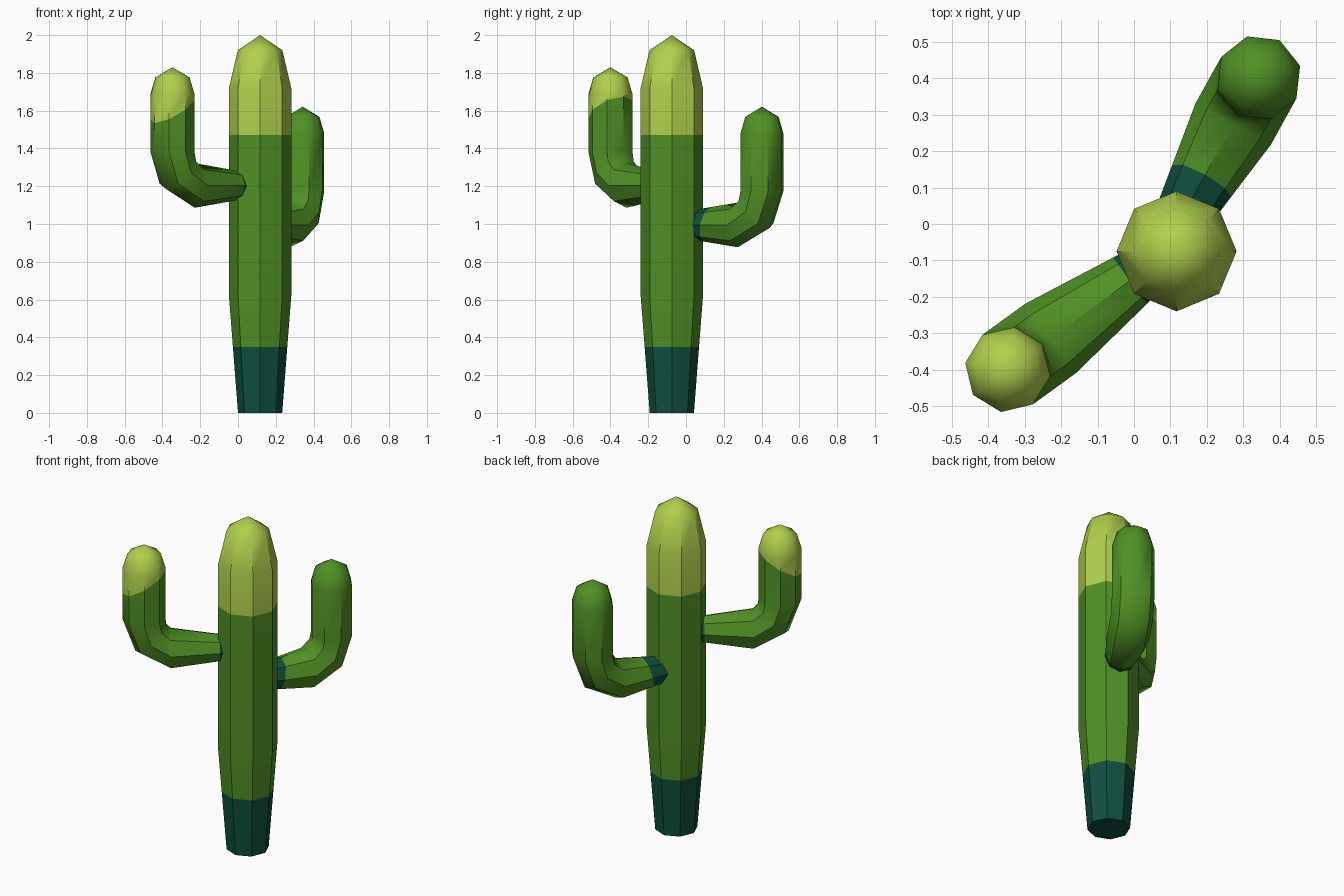
import bpy, bmesh, math
from mathutils import Vector

if "Cube" in bpy.data.objects:
    bpy.data.objects.remove(bpy.data.objects["Cube"])

SIDES = 8
UP = Vector((0, 0, 1))


def material(name, rgb):
    m = bpy.data.materials.new(name)
    m.diffuse_color = (*rgb, 1)
    m.use_nodes = True
    m.node_tree.nodes["Principled BSDF"].inputs["Base Color"].default_value = m.diffuse_color
    return m


MATS = [material("leaf_green", (0.080, 0.283, 0.018)),
        material("lime_tip", (0.434, 0.631, 0.072)),
        material("deep_teal", (0.005, 0.080, 0.048))]


def loft(name, rings, apex, bands):
    """Skin rings of (centre, first axis, second axis, radius) up to an apex.
    bands: (plane point, plane normal, material) colours the side the normal faces."""
    bm = bmesh.new()
    loops = []
    for c, u, v, r in rings:
        loops.append([bm.verts.new(c + r * (math.cos(a) * u + math.sin(a) * v))
                      for a in (i * math.tau / SIDES for i in range(SIDES))])
    bm.faces.new(loops[0][::-1])
    for lo, hi in zip(loops, loops[1:]):
        for i in range(SIDES):
            j = (i + 1) % SIDES
            bm.faces.new((lo[i], lo[j], hi[j], hi[i]))
    tip = bm.verts.new(apex)
    for i in range(SIDES):
        bm.faces.new((loops[-1][i], loops[-1][(i + 1) % SIDES], tip))
    # cut the colour borders, then paint each side
    for p, n, _ in bands:
        bmesh.ops.bisect_plane(bm, geom=bm.verts[:] + bm.edges[:] + bm.faces[:],
                               plane_co=p, plane_no=n)
    bmesh.ops.recalc_face_normals(bm, faces=bm.faces[:])
    for f in bm.faces:
        for p, n, idx in bands:
            if (f.calc_center_median() - p).dot(n) > 0:
                f.material_index = idx
    me = bpy.data.meshes.new(name)
    bm.to_mesh(me)
    bm.free()
    for m in MATS:
        me.materials.append(m)
    ob = bpy.data.objects.new(name, me)
    bpy.context.collection.objects.link(ob)
    # rounded tips stay smooth, vertical ribs stay sharp
    bpy.ops.object.select_all(action='DESELECT')
    ob.select_set(True)
    bpy.context.view_layer.objects.active = ob
    bpy.ops.object.shade_smooth_by_angle(angle=math.radians(43.5))


# Trunk
axis = Vector((0.117, -0.075, 0))
X, Y = Vector((1, 0, 0)), Vector((0, 1, 0))
profile = [(0, 0.117), (0.62, 0.165), (1.72, 0.165), (1.92, 0.118)]
loft("trunk", [(axis + UP * z, X, Y, r) for z, r in profile], axis + UP * 2.0,
     [(UP * 1.47, UP, 1), (UP * 0.35, -UP, 2)])


def arm(name, x, y, degrees, lift, bands):
    """Arm that leaves the trunk, bends at an elbow and rises to a rounded tip."""
    a = math.radians(degrees)
    out = Vector((math.cos(a), math.sin(a), 0))
    side = UP.cross(out)
    base = Vector((x, y, lift))

    def at(s, z):
        return base + out * s + UP * z

    # (distance along arm, height, radius, tilt of ring)
    path = [(-0.47, 0.0, 0.071, 90), (-0.146, 0.0, 0.118, 90),
            (-0.036, 0.068, 0.118, 45), (0, 0.178, 0.118, 0),
            (0, 0.485, 0.118, 0), (0, 0.572, 0.092, 0)]
    rings = []
    for s, z, r, tilt in path:
        t = math.radians(tilt)
        rings.append((at(s, z), out * math.cos(t) - UP * math.sin(t), side, r))
    loft(name, rings, at(0, 0.626),
         [(at(s, z), out * no + UP * nz, m) for s, z, no, nz, m in bands])


# Arms: bands are (distance, height, outward and upward parts of normal, material)
arm("left_arm", -0.347, -0.400, 216, 1.204,
    [(0, 0.401, 0.6, 1, 1), (-0.415, 0, -1, 0, 2)])
arm("right_arm", 0.343, 0.402, 61, 0.995,
    [(-0.325, 0, -1, 0.22, 2)])
